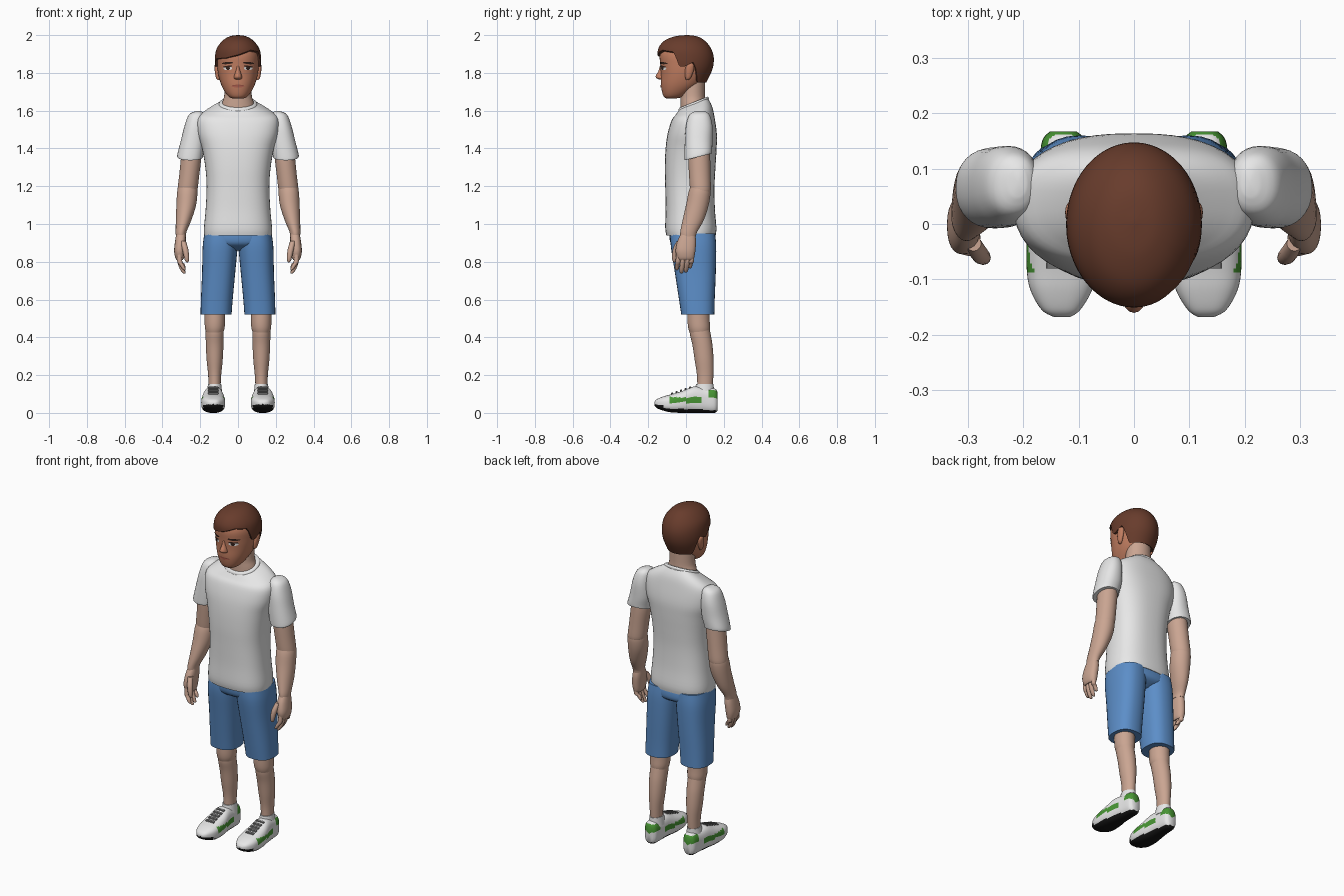
import bpy, bmesh, math
from mathutils import Vector
from mathutils.bvhtree import BVHTree


def mat(name, r, g, b):
    m = bpy.data.materials.new(name)
    lin = [((c / 255 + 0.055) / 1.055) ** 2.4 for c in (r, g, b)]
    m.diffuse_color = (*lin, 1)
    return m


FACE = mat("face_skin", 194, 126, 97)
SKIN = mat("body_skin", 202, 165, 146)
HAIR = mat("hair_brown", 104, 60, 44)
WHITE = mat("cloth_white", 232, 232, 232)
BLUE = mat("shorts_blue", 92, 142, 200)
GREEN = mat("shoe_green", 72, 150, 52)
BLACK = mat("sole_black", 22, 22, 22)
DARK = mat("eye_brow_dark", 52, 34, 28)
LIPS = mat("lips", 168, 92, 76)
GREY = mat("lace_grey", 130, 130, 130)


def finish(name, bm, mats, rule=None, angle=50):
    bmesh.ops.recalc_face_normals(bm, faces=bm.faces)
    bm.normal_update()
    if rule:
        for f in bm.faces:
            f.material_index = rule(f)
    me = bpy.data.meshes.new(name)
    bm.to_mesh(me)
    bm.free()
    for m in mats:
        me.materials.append(m)
    me.shade_smooth()
    me.set_sharp_from_angle(angle=math.radians(angle))
    ob = bpy.data.objects.new(name, me)
    bpy.context.collection.objects.link(ob)
    return ob


def at(keys, u):
    """Smooth interpolation of the key sections."""
    i = min(int(u), len(keys) - 2)
    t = u - i
    a, b, c, d = (keys[max(0, min(len(keys) - 1, j))] for j in range(i - 1, i + 3))
    return [0.5 * (2 * q + (r - p) * t + (2 * p - 5 * q + 4 * r - s) * t * t
                   + (3 * q - p - 3 * r + s) * t ** 3) for p, q, r, s in zip(a, b, c, d)]


def loft(name, keys, mats, s=1, p=1.0, n=32, step=4, along="z", end=None, rule=None):
    """Skin closed oval sections (pos, x0, x1, y0, y1[, tilt]); s=-1 mirrors."""
    keys = [tuple(k) + (0,) * (6 - len(k)) for k in keys]
    rows = (len(keys) - 1) * step
    bm = bmesh.new()
    rings = []
    for r in range(rows + 1):
        ring = []
        for i in range(n):
            a = 2 * math.pi * i / n
            top = end(a) if end else len(keys) - 1
            h, x0, x1, y0, y1, tilt = at(keys, top * r / rows)
            c, d = math.cos(a), math.sin(a)
            x = (x0 + x1) / 2 + (x1 - x0) / 2 * math.copysign(abs(c) ** p, c)
            dy = (y1 - y0) / 2 * math.copysign(abs(d) ** p, d)
            y = (y0 + y1) / 2 + dy
            h += tilt * dy
            ring.append(bm.verts.new((s * x, y, h) if along == "z" else (s * x, h, y)))
        rings.append(ring)
    for A, B in zip(rings, rings[1:]):
        for i in range(n):
            bm.faces.new((A[i], A[(i + 1) % n], B[(i + 1) % n], B[i]))
    for ring in (rings[0], rings[-1]):
        mid = bm.verts.new(sum((v.co for v in ring), Vector()) / n)
        for i in range(n):
            bm.faces.new((ring[i], ring[(i + 1) % n], mid))
    return finish(name, bm, mats, rule)


def sym(*rows):
    """Sections centred on x: (z, half width, y0, y1[, tilt])."""
    return [(r[0], -r[1], r[1], *r[2:]) for r in rows]


def rod(*pts):
    """Round sections: (z, x, y, radius)."""
    return [(z, x - r, x + r, y - r, y + r) for z, x, y, r in pts]


# Head and neck
head = loft("head", sym((1.665, .03, -.105, -.05), (1.675, .05, -.118, -.01), (1.70, .07, -.127, .03),
                        (1.74, .09, -.133, .08), (1.79, .104, -.133, .11), (1.84, .11, -.136, .125),
                        (1.90, .109, -.138, .125), (1.95, .085, -.11, .10), (1.975, .03, -.05, .05)),
            [FACE], p=.92, n=48)
loft("neck", sym((1.57, .10, -.03, .11), (1.64, .084, -.03, .104), (1.68, .073, -.03, .10),
                 (1.76, .07, -.03, .10)), [SKIN])
loft("nose", sym((1.84, .008, -.137, -.10), (1.81, .013, -.146, -.10), (1.785, .020, -.160, -.10),
                 (1.772, .022, -.156, -.10), (1.764, .012, -.14, -.10)), [FACE], n=16)

# Hair cap: the lower edge follows a hairline given by angle from the front
LINE = [(-180, 6), (-122, 6), (-106, 4.4), (-85, 4.8), (-70, 4.1), (-30, 4.0), (0, 3.7),
        (35, 3.2), (65, 3.4), (76, 4.8), (86, 4.8), (106, 4.4), (122, 6), (180, 6)]


def hairline(a):
    d = (math.degrees(a) + 90 + 180) % 360 - 180
    for (d0, u0), (d1, u1) in zip(LINE, LINE[1:]):
        if d <= d1:
            return u0 + (u1 - u0) * (d - d0) / (d1 - d0)
    return 6


loft("hair", sym((2.0, .004, 0, .01), (1.993, .045, -.06, .06), (1.97, .082, -.115, .10),
                 (1.93, .112, -.146, .132), (1.88, .122, -.15, .147), (1.82, .119, -.14, .14),
                 (1.75, .098, -.10, .108)), [HAIR], n=96, end=hairline)

# Painted face details, thin plates laid on the head surface
hb = bmesh.new()
hb.from_mesh(head.data)
tree = BVHTree.FromBMesh(hb)


def plate(name, x, z, rx, rz, m, lift, rot=0):
    bm = bmesh.new()

    def put(u, v):
        px, pz = x + u * math.cos(rot) - v * math.sin(rot), z + u * math.sin(rot) + v * math.cos(rot)
        hit = tree.ray_cast(Vector((px, -1, pz)), Vector((0, 1, 0)))[0]
        return bm.verts.new((px, hit.y - lift, pz))
    mid = put(0, 0)
    ring = [put(rx * math.cos(k * math.pi / 10), rz * math.sin(k * math.pi / 10)) for k in range(20)]
    for i in range(20):
        bm.faces.new((mid, ring[i], ring[(i + 1) % 20]))
    ob = finish(name, bm, [m])
    if ob.data.polygons[0].normal.y > 0:
        ob.data.flip_normals()


plate("lips", 0, 1.73, .034, .008, LIPS, .003)
for s, side in ((1, "left"), (-1, "right")):
    plate("eye_white_" + side, s * .054, 1.824, .023, .010, WHITE, .002)
    plate("iris_" + side, s * .053, 1.825, .010, .010, DARK, .004)
    plate("eyelid_" + side, s * .055, 1.834, .026, .004, DARK, .005, -s * .1)
    plate("eyebrow_" + side, s * .056, 1.852, .030, .006, DARK, .004, -s * .08)
hb.free()

# Shirt body and collar band
loft("shirt", sym((1.637, .095, -.035, .115, .4), (1.602, .165, -.055, .137, .25), (1.56, .213, -.076, .15, .1),
                  (1.48, .213, -.097, .163), (1.40, .19, -.108, .162), (1.30, .173, -.112, .156),
                  (1.20, .166, -.110, .151), (1.08, .171, -.108, .153), (.98, .18, -.110, .161),
                  (.94, .179, -.104, .157)), [WHITE], p=.8, n=48)
loft("collar", sym((1.625, .102, -.04, .12, .4), (1.638, .100, -.04, .12, .4), (1.645, .092, -.033, .113, .4)),
     [WHITE], p=.9)

# Shorts seat
loft("shorts_seat", sym((.97, .168, -.085, .145), (.93, .18, -.088, .156), (.89, .165, -.075, .15),
                        (.86, .07, -.02, .10)), [BLUE], p=.85)


def shoe_rule(f):
    c, nrm = f.calc_center_median(), f.normal
    if nrm.z < -.5 or (c.y < -.12 and c.z < .045):
        return 1
    if c.y > .115 and .075 < c.z < .12:
        return 2
    if abs(nrm.x) > .45 and -.09 < c.y < .085 and .055 < c.z < .08 + .1 * max(0, -c.y - .03):
        return 2
    return 0


for s, side in ((1, "left"), (-1, "right")):
    # Ear
    loft("ear_" + side, [(1.762, .098, .108, .0, .015), (1.775, .097, .117, -.004, .026),
                         (1.81, .097, .123, -.006, .040), (1.84, .097, .124, .002, .042),
                         (1.853, .10, .115, .012, .03)], [FACE], s, n=16)
    # Sleeve and bare arm
    loft("sleeve_" + side, [(1.597, .195, .225, .05, .10), (1.578, .175, .260, .018, .125),
                            (1.52, .17, .283, .0, .14), (1.44, .17, .303, -.006, .14),
                            (1.37, .183, .321, -.008, .138, .25), (1.355, .186, .320, -.006, .136, .25)],
         [WHITE], s, p=.9)
    loft("upper_arm_" + side, [(1.42, .20, .295, .015, .125), (1.35, .195, .302, .012, .128),
                               (1.26, .205, .311, .016, .130), (1.18, .215, .320, .022, .131),
                               (1.16, .225, .315, .03, .122)], [SKIN], s)
    loft("forearm_" + side, [(1.21, .222, .312, .028, .122), (1.17, .215, .322, .014, .130),
                             (1.10, .222, .326, .0, .120), (1.02, .247, .329, -.018, .094),
                             (.96, .272, .330, -.03, .060), (.935, .275, .329, -.03, .052)], [SKIN], s)
    # Hand with fingers and thumb
    loft("palm_" + side, [(.95, .277, .326, -.026, .048), (.91, .276, .333, -.045, .053),
                          (.86, .280, .338, -.055, .050), (.825, .285, .333, -.048, .044),
                          (.81, .292, .325, -.042, .038)], [SKIN], s, p=.85, n=24)
    for k, (y, tip) in enumerate(((-.040, .755), (-.016, .737), (.008, .742), (.030, .765))):
        loft(f"finger_{k + 1}_{side}", rod((.84, .310, y, .012), (.80, .308, y - .002, .0135),
             (tip + .025, .296, y - .006, .012), (tip + .006, .286, y - .008, .009),
             (tip, .283, y - .008, .003)), [SKIN], s, n=12, step=3)
    loft("thumb_" + side, rod((.91, .290, -.035, .014), (.87, .280, -.053, .016), (.83, .273, -.06, .014),
                              (.805, .270, -.061, .010), (.797, .269, -.061, .003)), [SKIN], s, n=12, step=3)
    # Shorts leg
    loft("shorts_leg_" + side, [(.95, .0, .178, -.082, .154), (.88, .002, .187, -.080, .160),
                                (.75, .014, .190, -.060, .158), (.60, .028, .196, -.037, .152),
                                (.52, .034, .198, -.025, .150)], [BLUE], s, p=.82)
    # Knee, shin and sock
    loft("knee_" + side, [(.60, .07, .18, .01, .125), (.50, .069, .177, .008, .125),
                          (.45, .071, .175, .012, .127), (.42, .08, .168, .022, .122)], [SKIN], s)
    loft("shin_" + side, [(.46, .078, .169, .02, .122), (.42, .076, .171, .02, .130),
                          (.36, .077, .170, .034, .140), (.28, .081, .166, .046, .146),
                          (.20, .089, .158, .058, .145), (.12, .093, .155, .06, .140)], [SKIN], s)
    loft("sock_" + side, [(.10, .083, .166, .045, .150), (.135, .087, .161, .05, .147),
                          (.152, .089, .159, .053, .146)], [WHITE], s)
    # Shoe with dark sole and green panels
    loft("shoe_" + side, [(-.168, .115, .145, .042, .058), (-.155, .097, .167, .026, .072),
                          (-.12, .076, .187, .012, .087), (-.08, .068, .194, .003, .098),
                          (-.02, .070, .193, .0, .116), (.04, .079, .183, .0, .139),
                          (.10, .084, .173, .0, .132), (.15, .089, .166, .0, .130),
                          (.167, .103, .152, .012, .112)],
         [WHITE, BLACK, GREEN], s, p=.72, n=48, step=6, along="y", rule=shoe_rule)
    # Laces
    for k in range(5):
        y = -.075 + k * .024
        z = .100 + (y + .08) * .33
        loft(f"lace_{k + 1}_{side}", [(y - .005, .104, .158, z - .006, z + .004),
                                      (y + .005, .104, .158, z - .003, z + .007)],
             [GREY], s, p=.5, n=16, step=1, along="y")
